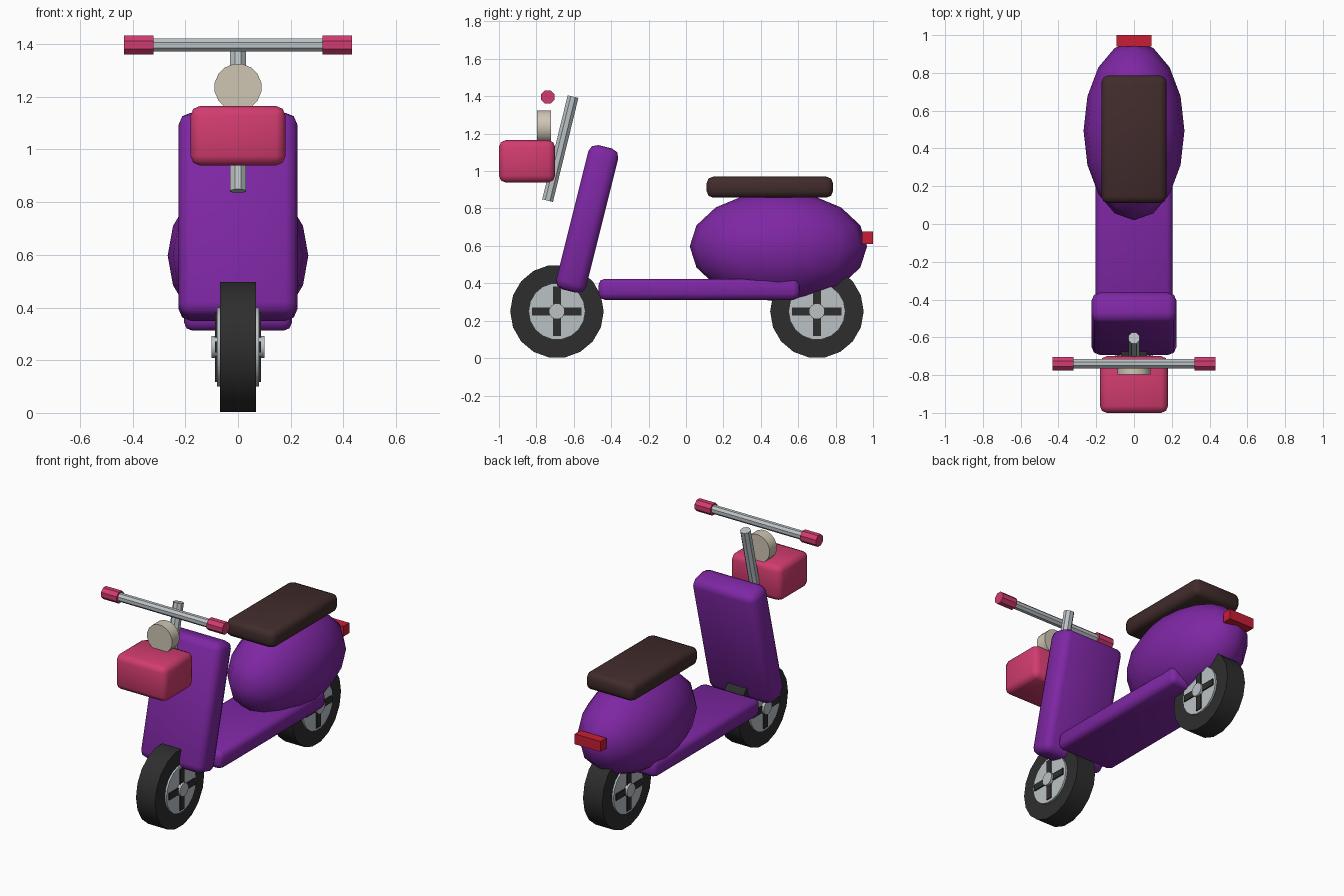
import bpy, bmesh, math
from mathutils import Matrix, Vector

old = bpy.data.objects.get("Cube")
if old:
    bpy.data.objects.remove(old, do_unlink=True)


def material(name, rgb):
    m = bpy.data.materials.new(name)
    m.use_nodes = True
    m.diffuse_color = (*rgb, 1)
    m.node_tree.nodes["Principled BSDF"].inputs["Base Color"].default_value = (*rgb, 1)
    return m


PURPLE = material("purple paint", (0.21, 0.02, 0.37))
PINK = material("pink", (0.64, 0.045, 0.16))
STEEL = material("steel", (0.50, 0.54, 0.56))
RUBBER = material("black rubber", (0.027, 0.027, 0.027))
BROWN = material("brown leather", (0.052, 0.025, 0.024))
CREAM = material("cream lamp", (0.62, 0.56, 0.45))
RED = material("red lamp", (0.58, 0.013, 0.035))


def finish(name, bm, mat, angle=None):
    """Turn a bmesh into a named object; angle = smoothing limit in degrees."""
    mesh = bpy.data.meshes.new(name)
    bm.to_mesh(mesh)
    bm.free()
    mesh.materials.append(mat)
    ob = bpy.data.objects.new(name, mesh)
    bpy.context.collection.objects.link(ob)
    if angle:
        bpy.ops.object.select_all(action='DESELECT')
        ob.select_set(True)
        bpy.context.view_layer.objects.active = ob
        bpy.ops.object.shade_smooth_by_angle(angle=math.radians(angle))
    return ob


def box(name, center, size, mat, bevel=0, tilt=0):
    bm = bmesh.new()
    bmesh.ops.create_cube(bm, size=1, matrix=Matrix.Diagonal((*size, 1)))
    if bevel:
        bmesh.ops.bevel(bm, geom=bm.edges[:], offset=bevel, segments=2,
                        profile=0.5, affect='EDGES')
    bm.transform(Matrix.Translation(center) @ Matrix.Rotation(tilt, 4, 'X'))
    return finish(name, bm, mat, 50 if bevel else None)


def rod(name, start, end, radius, mat, sides=8):
    """Cylinder between two points, with a flat side facing its local axes."""
    a, b = Vector(start), Vector(end)
    bm = bmesh.new()
    bmesh.ops.create_cone(bm, cap_ends=True, segments=sides, radius1=radius,
                          radius2=radius, depth=(b - a).length,
                          matrix=Matrix.Rotation(math.pi / sides, 4, 'Z'))
    turn = (b - a).to_track_quat('Z', 'Y').to_matrix().to_4x4()
    bm.transform(Matrix.Translation((a + b) / 2) @ turn)
    return finish(name, bm, mat, 32)


# Wheels: tyre, rim disc, hub cap and crossed spokes
for end, y in (("front", -0.69), ("rear", 0.70)):
    z = 0.25
    for part, half, radius, mat, sides in (("tyre", 0.068, 0.25, RUBBER, 18),
                                           ("rim", 0.08, 0.152, STEEL, 18),
                                           ("hub", 0.10, 0.043, STEEL, 12)):
        rod(f"{end}_{part}", (-half, y, z), (half, y, z), radius, mat, sides)
    box(f"{end}_spoke_level", (0, y, z), (0.176, 0.265, 0.042), RUBBER)
    box(f"{end}_spoke_upright", (0, y, z), (0.174, 0.042, 0.265), RUBBER)

# Painted bodywork
LEAN = -0.245
box("leg_shield", (0, -0.528, 0.744), (0.45, 0.165, 0.795), PURPLE, 0.045, LEAN)
box("floorboard", (0, 0.07, 0.368), (0.41, 1.075, 0.112), PURPLE, 0.032)

bm = bmesh.new()
bmesh.ops.create_uvsphere(bm, u_segments=16, v_segments=8, radius=1)
bm.transform(Matrix.Translation((0, 0.494, 0.597)) @ Matrix.Diagonal((0.267, 0.474, 0.295, 1)))
finish("rear_body", bm, PURPLE, 60)

# Seat and tail lamp
box("seat", (0, 0.448, 0.914), (0.344, 0.675, 0.112), BROWN, 0.034)
box("tail_lamp", (0, 0.97, 0.643), (0.184, 0.06, 0.066), RED)

# Steering column, handlebar and grips
rod("steering_column", (0, -0.74, 0.842), (0, -0.604, 1.398), 0.032, STEEL)
rod("handlebar", (-0.42, -0.74, 1.396), (0.42, -0.74, 1.396), 0.027, STEEL)
for side, s in (("left", 1), ("right", -1)):
    rod(f"{side}_grip", (0.32 * s, -0.74, 1.396), (0.432 * s, -0.74, 1.396), 0.039, PINK)

# Headlamp and front basket
rod("headlamp", (0, -0.797, 1.236), (0, -0.723, 1.236), 0.09, CREAM, 16)
box("front_basket", (0, -0.85, 1.052), (0.36, 0.30, 0.226), PINK, 0.036)
